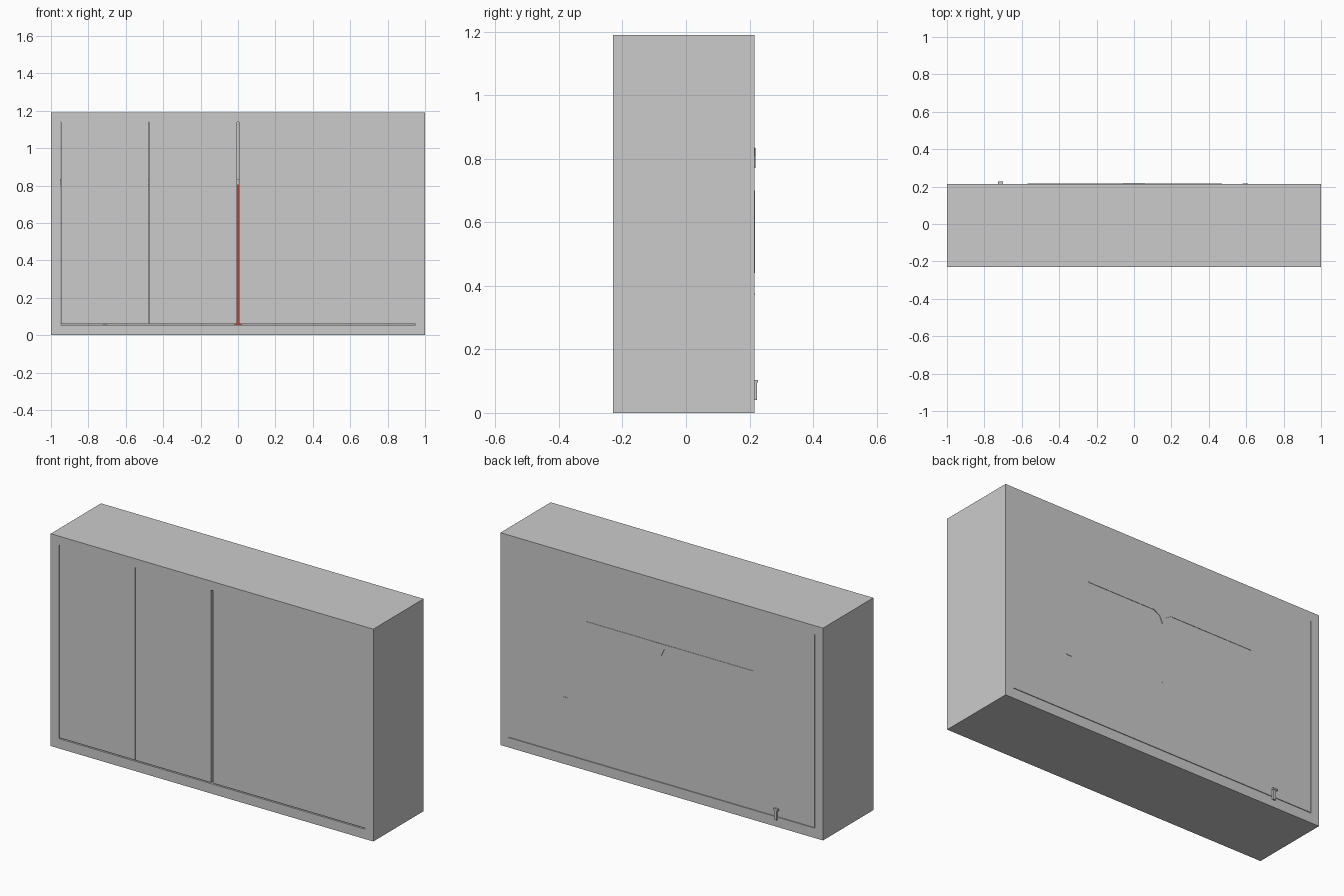
import bpy
import bmesh

if "Cube" in bpy.data.objects:
    bpy.data.objects.remove(bpy.data.objects["Cube"])

FRONT, BACK, W, H = -0.23, 0.215, 1.0, 1.19


def box(name, x0, x1, y0, y1, z0, z1, mat=None):
    bm = bmesh.new()
    bmesh.ops.create_cube(bm, size=1)
    for v in bm.verts:
        v.co.x = x0 if v.co.x < 0 else x1
        v.co.y = y0 if v.co.y < 0 else y1
        v.co.z = z0 if v.co.z < 0 else z1
    me = bpy.data.meshes.new(name)
    bm.to_mesh(me)
    bm.free()
    ob = bpy.data.objects.new(name, me)
    bpy.context.collection.objects.link(ob)
    if mat:
        me.materials.append(mat)
    return ob


def prism(name, pts, y0, y1):
    """Extrude an x-z outline along y."""
    bm = bmesh.new()
    face = bm.faces.new([bm.verts.new((x, y0, z)) for x, z in pts])
    ext = bmesh.ops.extrude_face_region(bm, geom=[face])
    for v in ext["geom"]:
        if isinstance(v, bmesh.types.BMVert):
            v.co.y = y1
    bmesh.ops.recalc_face_normals(bm, faces=bm.faces)
    me = bpy.data.meshes.new(name)
    bm.to_mesh(me)
    bm.free()
    ob = bpy.data.objects.new(name, me)
    bpy.context.collection.objects.link(ob)


red = bpy.data.materials.new("red")
red.diffuse_color = (0.6, 0.05, 0.03, 1)
red.use_nodes = True
red.node_tree.nodes["Principled BSDF"].inputs["Base Color"].default_value = red.diffuse_color

# Carcass boards
box("top_board", -W, W, FRONT, BACK, 1.14, H)
box("bottom_board", -W, W, FRONT, BACK, 0, 0.055)
for side, name in ((-1, "left_side"), (1, "right_side")):
    a, b = sorted((side * 0.95, side * W))
    box(name, a, b, FRONT, BACK, 0.055, 1.14)

# Four flush front doors with narrow seams and a wider central gap
edges = [(-0.947, -0.478), (-0.475, -0.006), (0.006, 0.476), (0.477, 0.95)]
for i, (a, b) in enumerate(edges):
    box(f"door_{i + 1}", a, b, FRONT, FRONT + 0.03, 0.061, 1.14)

# Back panel
box("back_panel", -0.947, 0.95, BACK - 0.02, BACK, 0.058, 1.14)

# Interior shelf and red central divider
box("shelf", -0.95, 0.95, -0.18, BACK - 0.02, 0.805, 0.835)
box("divider", -0.02, 0.02, -0.18, BACK - 0.02, 0.055, 0.805, red)

# Shelf and divider edges showing through the back
box("shelf_back_edge", -0.57, 0.47, BACK - 0.02, BACK + 0.002, 0.831, 0.835)
box("divider_back_edge", -0.002, 0.002, BACK - 0.02, BACK + 0.002, 0.44, 0.70)
prism("back_gusset", [(-0.06, 0.834), (0.06, 0.834), (0.018, 0.81),
                      (0, 0.77), (-0.018, 0.81)], BACK - 0.02, BACK + 0.003)

# Small fittings on the back
box("latch_plate", -0.718, -0.702, BACK - 0.01, BACK + 0.008, 0.04, 0.095)
box("latch_cap", -0.728, -0.70, BACK - 0.01, BACK + 0.011, 0.095, 0.104)
box("back_stud", 0.58, 0.61, BACK - 0.01, BACK + 0.002, 0.372, 0.376)
